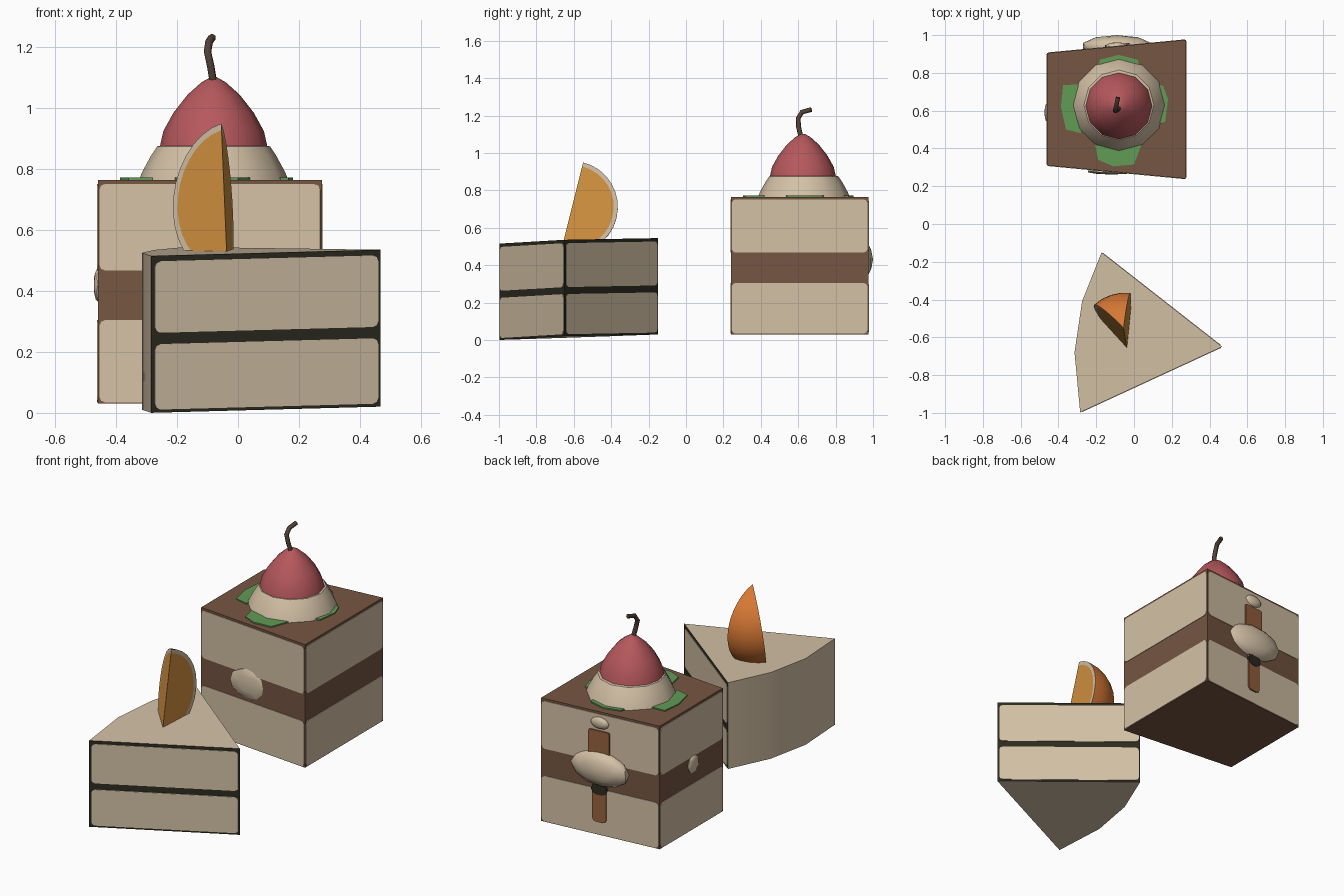
import bpy, bmesh, math
from mathutils import Vector

if "Cube" in bpy.data.objects:
    bpy.data.objects.remove(bpy.data.objects["Cube"])


def lin(c):
    c /= 255
    return c / 12.92 if c <= 0.04045 else ((c + 0.055) / 1.055) ** 2.4


def mat(name, r, g, b):
    m = bpy.data.materials.new(name)
    m.diffuse_color = (lin(r), lin(g), lin(b), 1)
    m.use_nodes = True
    m.node_tree.nodes["Principled BSDF"].inputs["Base Color"].default_value = m.diffuse_color
    return m


CREAM = mat("cream", 212, 193, 166)
BROWN = mat("chocolate", 118, 86, 66)
DARK = mat("dark filling", 44, 43, 32)
RED = mat("cherry red", 182, 88, 92)
GREEN = mat("leaf green", 98, 156, 86)
FLESH = mat("orange flesh", 212, 146, 64)
RIND = mat("orange rind", 214, 120, 52)
STEM = mat("stem brown", 84, 66, 54)
CARAMEL = mat("caramel", 152, 97, 62)


def finish(name, bm, mats, smooth=None, fix=True):
    if fix:
        bmesh.ops.recalc_face_normals(bm, faces=bm.faces)
    me = bpy.data.meshes.new(name)
    bm.to_mesh(me)
    bm.free()
    ob = bpy.data.objects.new(name, me)
    bpy.context.collection.objects.link(ob)
    for m in mats:
        me.materials.append(m)
    if smooth:
        bpy.ops.object.select_all(action='DESELECT')
        ob.select_set(True)
        bpy.context.view_layer.objects.active = ob
        bpy.ops.object.shade_smooth_by_angle(angle=math.radians(smooth))
    return ob


def prism(name, pts, z0, z1, mats, dark_sides=(), smooth=None):
    """Vertical prism over a counter-clockwise plan outline."""
    bm = bmesh.new()
    lo = [bm.verts.new((x, y, z0)) for x, y in pts]
    hi = [bm.verts.new((x, y, z1)) for x, y in pts]
    n = len(pts)
    bm.faces.new(lo[::-1])
    bm.faces.new(hi)
    for i in range(n):
        f = bm.faces.new((lo[i], lo[(i + 1) % n], hi[(i + 1) % n], hi[i]))
        f.material_index = 1 if i in dark_sides else 0
    return finish(name, bm, mats, smooth)


def panel(name, p0, p1, u0, u1, z0, z1, m, t=0.003, r=0.02):
    """Thin plate with clipped corners on the wall running from p0 to p1."""
    a, b = Vector((*p0, 0)), Vector((*p1, 0))
    d = (b - a).normalized()
    nrm = Vector((d.y, -d.x, 0))
    k = r * 0.3
    outline = [(u0 + r, z0), (u1 - r, z0), (u1 - k, z0 + k), (u1, z0 + r),
               (u1, z1 - r), (u1 - k, z1 - k), (u1 - r, z1), (u0 + r, z1),
               (u0 + k, z1 - k), (u0, z1 - r), (u0, z0 + r), (u0 + k, z0 + k)]
    bm = bmesh.new()
    rings = [[bm.verts.new(a + d * u + nrm * o + Vector((0, 0, z))) for u, z in outline]
             for o in (-0.002, t)]
    bm.faces.new(rings[0][::-1])
    bm.faces.new(rings[1])
    for i in range(12):
        j = (i + 1) % 12
        bm.faces.new((rings[0][i], rings[0][j], rings[1][j], rings[1][i]))
    return finish(name, bm, [m])


def lathe(name, profile, cx, cy, sides, m, smooth):
    bm = bmesh.new()
    rings = [[bm.verts.new((cx + r * math.cos(2 * math.pi * i / sides),
                            cy + r * math.sin(2 * math.pi * i / sides), z))
              for i in range(sides)] for r, z in profile]
    for a, b in zip(rings, rings[1:]):
        for i in range(sides):
            j = (i + 1) % sides
            bm.faces.new((a[i], a[j], b[j], b[i]))
    bm.faces.new(rings[0][::-1])
    bm.faces.new(rings[-1])
    return finish(name, bm, [m], smooth)


def blob(name, c, s, m):
    bm = bmesh.new()
    bmesh.ops.create_icosphere(bm, subdivisions=2, radius=1)
    for v in bm.verts:
        v.co = Vector((v.co.x * s[0] + c[0], v.co.y * s[1] + c[1], v.co.z * s[2] + c[2]))
    return finish(name, bm, [m], 40)


# --- square layer cake ---
sq = [(-0.46, 0.31), (0.275, 0.24), (0.275, 0.975), (-0.46, 0.905)]
prism("square_cake_body", sq, 0.03, 0.765, [BROWN])
for i in range(4):
    p, q = sq[i], sq[(i + 1) % 4]
    L = (Vector(q) - Vector(p)).length
    panel(f"square_cake_lower_cream_{i}", p, q, 0.005, L - 0.005, 0.034, 0.305, CREAM)
    panel(f"square_cake_upper_cream_{i}", p, q, 0.005, L - 0.005, 0.467, 0.752, CREAM)

# decoration on the back wall, small cream dabs on front and left
B0, B1 = sq[2], sq[3]
panel("back_strip_upper", B0, B1, 0.30, 0.43, 0.50, 0.655, CARAMEL, 0.012, 0.01)
panel("back_strip_lower", B0, B1, 0.325, 0.41, 0.11, 0.36, CARAMEL, 0.012, 0.02)
panel("back_strip_shade", B0, B1, 0.32, 0.415, 0.275, 0.34, DARK, 0.016, 0.03)
blob("back_cream_dab", (-0.09, 0.94, 0.43), (0.19, 0.06, 0.105), CREAM)
blob("back_cream_dot", (-0.09, 0.942, 0.70), (0.06, 0.02, 0.036), CREAM)
blob("front_cream_dab", (-0.12, 0.278, 0.41), (0.13, 0.016, 0.09), CREAM)
blob("left_cream_dab", (-0.46, 0.59, 0.42), (0.014, 0.05, 0.055), CREAM)

# --- topping: cream, cherry, stem, leaves ---
cx, cy = -0.08, 0.63
lathe("cream_dollop", [(0.245, 0.764), (0.235, 0.79), (0.205, 0.845), (0.185, 0.875),
                       (0.16, 0.88)], cx, cy, 12, CREAM, 35)
lathe("cherry", [(0.16, 0.86), (0.177, 0.872), (0.165, 0.925), (0.132, 0.985), (0.085, 1.045),
                 (0.04, 1.085), (0.01, 1.102)], cx, cy - 0.005, 12, RED, 35)

cu = bpy.data.curves.new("cherry_stem", 'CURVE')
cu.dimensions = '3D'
cu.bevel_depth = 0.013
cu.bevel_resolution = 1
cu.use_fill_caps = True
path = [(-0.08, 0.615, 1.08), (-0.09, 0.602, 1.14), (-0.10, 0.60, 1.185),
        (-0.095, 0.62, 1.218), (-0.085, 0.67, 1.232)]
sp = cu.splines.new('POLY')
sp.points.add(len(path) - 1)
for pt, co in zip(sp.points, path):
    pt.co = (*co, 1)
cu.materials.append(STEM)
bpy.context.collection.objects.link(bpy.data.objects.new("cherry_stem", cu))

leaves = {
    "left": [(-0.28, 0.74), (-0.375, 0.735), (-0.387, 0.62), (-0.36, 0.50), (-0.28, 0.48)],
    "front": [(-0.21, 0.44), (-0.19, 0.34), (-0.11, 0.305), (0.0, 0.315), (0.04, 0.42)],
    "right": [(0.10, 0.53), (0.165, 0.54), (0.18, 0.66), (0.155, 0.73), (0.09, 0.75)],
    "back": [(0.03, 0.82), (0.02, 0.87), (-0.08, 0.895), (-0.18, 0.87), (-0.19, 0.82)],
}
for k, pts in leaves.items():
    prism("leaf_" + k, pts, 0.764, 0.772, [GREEN])

# --- triangular cake slice, slightly tilted ---
H = 0.515
tri = [(-0.285, -0.997), (0.467, -0.65), (-0.172, -0.15), (-0.275, -0.41), (-0.315, -0.68)]
parts = [prism("slice_body", tri, 0, H, [CREAM, DARK], (0, 1), 35)]
for i in (0, 1):
    p, q = tri[i], tri[i + 1]
    L = (Vector(q) - Vector(p)).length
    parts.append(panel(f"slice_lower_layer_{i}", p, q, 0.012, L - 0.008, 0.01, 0.225, CREAM))
    parts.append(panel(f"slice_upper_layer_{i}", p, q, 0.012, L - 0.008, 0.262, 0.497, CREAM))
for ob in parts:
    for v in ob.data.vertices:
        v.co.z += 0.0365 + 0.0117 * v.co.x + 0.033 * v.co.y

# --- orange wedge standing on the slice ---
C = Vector((-0.045, -0.61, 0.71))
axis = Vector((-0.01, 0.06, 0.24)).normalized()
R = 0.247


def side(v):
    return (v - axis * v.dot(axis)).normalized()


dA, dB = side(Vector((-0.165, 0.18, 0))), side(Vector((0.025, 0.24, 0)))
N, M = 16, 5
bm = bmesh.new()


def arc(d, r):
    return [bm.verts.new(C + (axis * math.cos(math.pi * i / N) + d * math.sin(math.pi * i / N)) * r)
            for i in range(N + 1)]


dirs = [dA.slerp(dB, j / (M - 1)) for j in range(M)]
outer = [arc(d, R) for d in dirs]
for a, b in zip(outer, outer[1:]):
    for i in range(N):
        bm.faces.new((a[i], b[i], b[i + 1], a[i + 1])).material_index = 0
for ring, d in ((outer[0], dA), (outer[-1], dB)):
    inner = arc(d, R * 0.91)
    bm.faces.new(inner).material_index = 2
    for i in range(N):
        bm.faces.new((ring[i], ring[i + 1], inner[i + 1], inner[i])).material_index = 1
bmesh.ops.remove_doubles(bm, verts=bm.verts, dist=0.0005)
finish("orange_wedge", bm, [RIND, CREAM, FLESH], 30)
